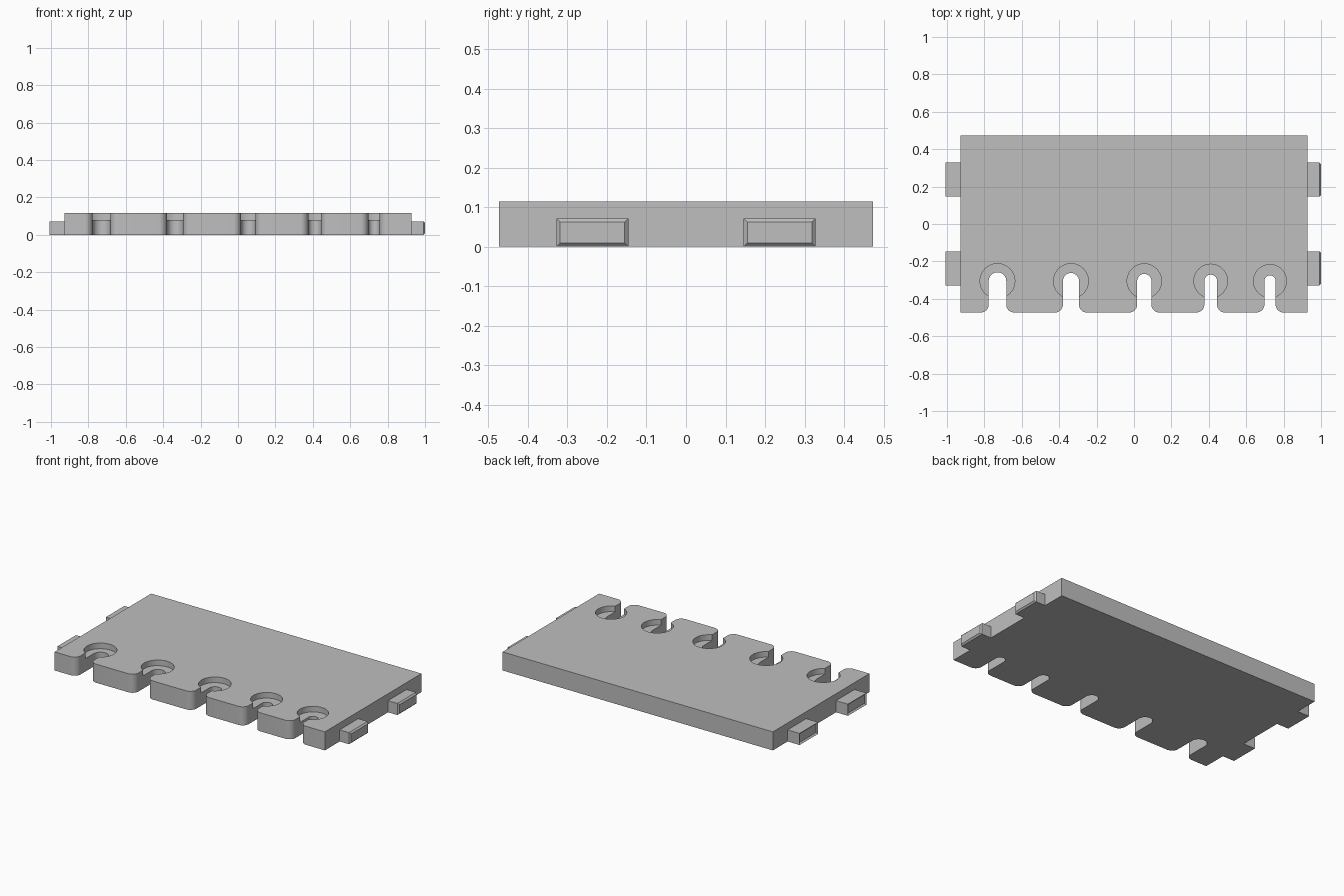
import bpy, bmesh, math

cube = bpy.data.objects.get("Cube")
if cube:
    bpy.data.objects.remove(cube, do_unlink=True)

HALF_X, HALF_Y, HEIGHT = 0.927, 0.473, 0.115
SLOT_Y, LEDGE_Z, FILLET = -0.305, 0.08, 0.042
# slot centre, slot radius, counterbore radius
SLOTS = [(-0.73, 0.047, 0.093), (-0.337, 0.043, 0.093), (0.055, 0.038, 0.092),
         (0.41, 0.034, 0.09), (0.727, 0.03, 0.088)]

grey = bpy.data.materials.new("plain grey")
grey.use_nodes = True
grey.diffuse_color = (0.52, 0.52, 0.52, 1)
grey.node_tree.nodes["Principled BSDF"].inputs["Base Color"].default_value = grey.diffuse_color


def to_object(name, bm):
    bmesh.ops.recalc_face_normals(bm, faces=bm.faces[:])
    mesh = bpy.data.meshes.new(name)
    bm.to_mesh(mesh)
    bm.free()
    mesh.materials.append(grey)
    obj = bpy.data.objects.new(name, mesh)
    bpy.context.collection.objects.link(obj)
    return obj


def prism(name, outline, low, high):
    bm = bmesh.new()
    face = bm.faces.new([bm.verts.new((x, y, low)) for x, y in outline])
    top = bmesh.ops.extrude_face_region(bm, geom=[face])["geom"]
    verts = [g for g in top if isinstance(g, bmesh.types.BMVert)]
    bmesh.ops.translate(bm, verts=verts, vec=(0, 0, high - low))
    return to_object(name, bm)


def arc(cx, cy, r, start, end, steps):
    angles = [math.radians(start + (end - start) * i / steps) for i in range(steps + 1)]
    return [(cx + r * math.cos(a), cy + r * math.sin(a)) for a in angles]


def slot_outline(cx, r):
    # Round inner end, straight sides, and a mouth with rounded corners
    reach, edge = r + FILLET, -HALF_Y
    outline = arc(cx, SLOT_Y, r, 0, 180, 24)
    outline += arc(cx - reach, edge + FILLET, FILLET, 0, -90, 10)
    outline += [(cx - reach, edge - 0.1), (cx + reach, edge - 0.1)]
    outline += arc(cx + reach, edge + FILLET, FILLET, 270, 180, 10)
    return outline


def cut(target, cutter):
    cutter.hide_render = True
    mod = target.modifiers.new("cut", 'BOOLEAN')
    mod.operation, mod.solver, mod.object = 'DIFFERENCE', 'EXACT', cutter
    bpy.ops.object.select_all(action='DESELECT')
    bpy.context.view_layer.objects.active = target
    target.select_set(True)
    bpy.ops.object.modifier_apply(modifier=mod.name)
    bpy.data.objects.remove(cutter, do_unlink=True)


# Main plate with stepped keyhole slots along the front
plate = prism("plate", [(-HALF_X, -HALF_Y), (HALF_X, -HALF_Y),
                        (HALF_X, HALF_Y), (-HALF_X, HALF_Y)], 0, HEIGHT)
for cx, r, bore in SLOTS:
    cut(plate, prism("slot_cutter", slot_outline(cx, r), -0.1, 0.3))
    cut(plate, prism("bore_cutter", arc(cx, SLOT_Y, bore, 0, 352.5, 47), LEDGE_Z, 0.3))
bpy.ops.object.shade_smooth_by_angle(angle=math.radians(30))


# Side tabs with chamfered ends
def tab(name, side, y):
    length, width, height = 1 - HALF_X, 0.182, 0.072
    bm = bmesh.new()
    bmesh.ops.create_cube(bm, size=1)
    for v in bm.verts:
        v.co = (side * (HALF_X + (v.co.x + 0.5) * length),
                y + v.co.y * width, (v.co.z + 0.5) * height)
    end = [e for e in bm.edges if all(abs(v.co.x) > 0.99 for v in e.verts)]
    bmesh.ops.bevel(bm, geom=end, offset=0.009, segments=1, affect='EDGES')
    to_object(name, bm)


for side, side_name in ((1, "left"), (-1, "right")):
    for y, place in ((-0.237, "front"), (0.237, "back")):
        tab(f"{side_name}_{place}_tab", side, y)
